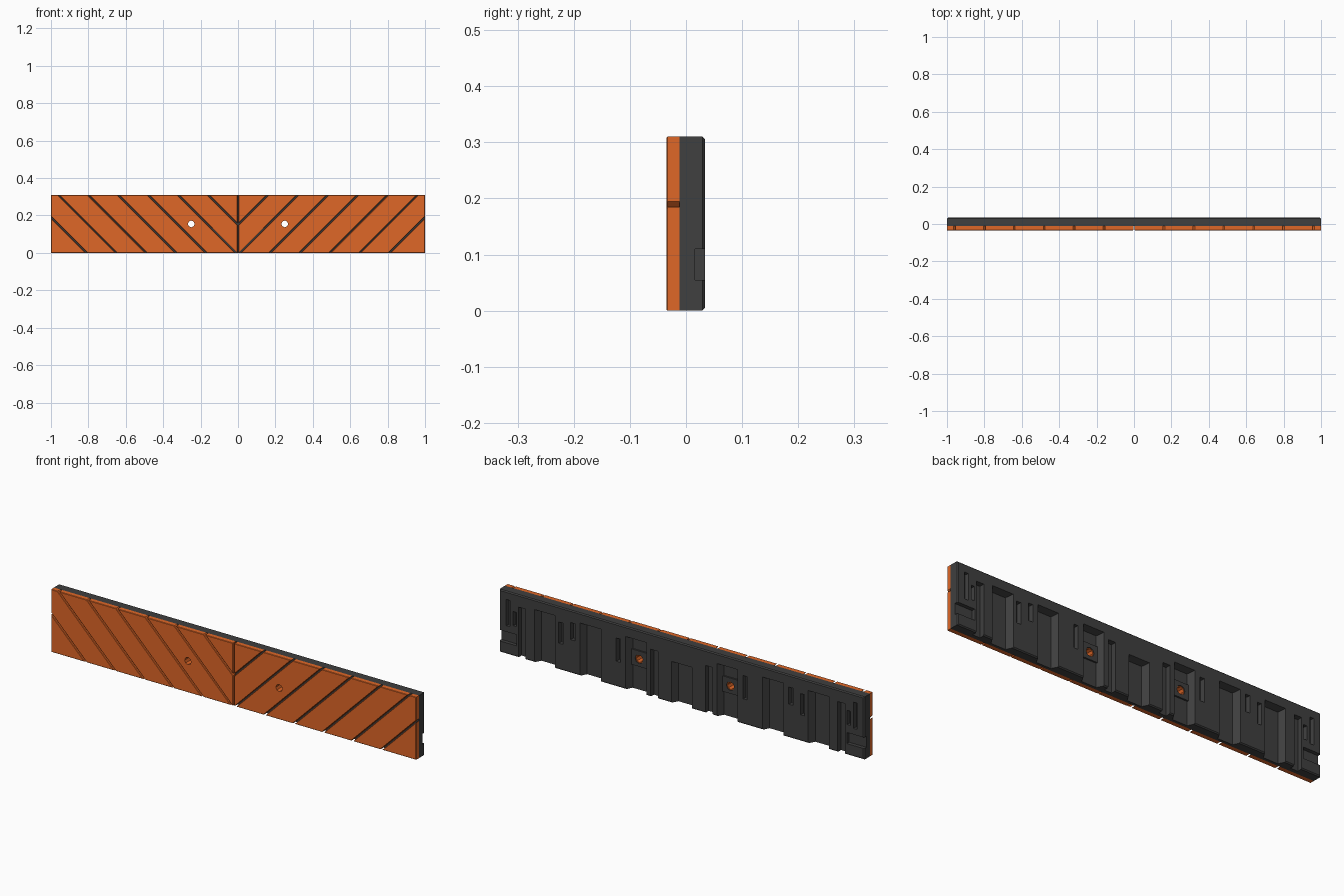
import bpy, bmesh
from math import pi
from mathutils import Vector, Matrix

if "Cube" in bpy.data.objects:
    bpy.data.objects.remove(bpy.data.objects["Cube"])

H, FRONT, MID, BACK = 0.31, -0.035, -0.012, 0.034


def material(name, rgb):
    m = bpy.data.materials.new(name)
    m.diffuse_color = (*rgb, 1)
    m.use_nodes = True
    m.node_tree.nodes["Principled BSDF"].inputs["Base Color"].default_value = m.diffuse_color
    return m


ORANGE = material("orange", (0.74, 0.135, 0.02))
DARK = material("dark_grey", (0.05, 0.05, 0.05))


def make(name, bm, mat=None):
    bmesh.ops.recalc_face_normals(bm, faces=bm.faces[:])
    me = bpy.data.meshes.new(name)
    bm.to_mesh(me)
    bm.free()
    if mat:
        me.materials.append(mat)
    ob = bpy.data.objects.new(name, me)
    bpy.context.collection.objects.link(ob)
    return ob


def hull(bm, pts):
    vs = [bm.verts.new(p) for p in pts]
    bmesh.ops.convex_hull(bm, input=vs)


def block(bm, x0, x1, z0, z1, y0, y1, taper=0.0, top_taper=0.0):
    """Box between y0 and y1, narrowed toward y0 at its sides and top."""
    hull(bm, [(x, y0, z) for x in (x0 + taper, x1 - taper) for z in (z0, z1 - top_taper)]
         + [(x, y1, z) for x in (x0, x1) for z in (z0, z1)])


def cylinder(bm, x, z, r, y0, y1, n=8):
    bmesh.ops.create_cone(bm, cap_ends=True, segments=n, radius1=r, radius2=r, depth=y1 - y0,
                          matrix=Matrix.Translation((x, (y0 + y1) / 2, z)) @ Matrix.Rotation(pi / 2, 4, 'X'))


def cut(ob, cutter):
    m = ob.modifiers.new("cut", 'BOOLEAN')
    m.operation, m.solver, m.object = 'DIFFERENCE', 'EXACT', cutter
    cutter.hide_render = True


def mirror(ob, bisect=False):
    m = ob.modifiers.new("mirror", 'MIRROR')
    m.use_axis[0] = True
    m.use_bisect_axis[0] = bisect


def bake(obs):
    bpy.context.view_layer.update()
    dg = bpy.context.evaluated_depsgraph_get()
    meshes = [bpy.data.meshes.new_from_object(o.evaluated_get(dg)) for o in obs]
    for o, me in zip(obs, meshes):
        o.modifiers.clear()
        o.data = me


# bolt hole cutters
bm = bmesh.new()
cylinder(bm, 0.25, 0.155, 0.018, -0.1, 0.1)
hole = make("hole_cutter", bm)
bm = bmesh.new()
cylinder(bm, 0.25, 0.155, 0.022, -0.1, 0.1)
wide_hole = make("wide_hole_cutter", bm)

# front planks: one half cut into 45 degree strips, then mirrored
GAP = 0.005
lines = [-0.5] + [-0.15 + 0.16 * k for k in range(7)] + [1.5]
bm = bmesh.new()
for lo, hi in zip(lines, lines[1:]):
    p = bmesh.new()
    p.faces.new([p.verts.new(c) for c in
                 ((0.004, FRONT, 0), (1, FRONT, 0), (1, FRONT, H), (0.004, FRONT, H))])
    for d, s in ((lo + GAP, -1), (hi - GAP, 1)):
        bmesh.ops.bisect_plane(p, geom=p.verts[:] + p.edges[:] + p.faces[:], plane_co=(d, 0, 0),
                               plane_no=Vector((s, 0, -s)), clear_outer=True)
    outline = [v.co.copy() for v in p.verts]
    p.free()
    if len(outline) > 2:
        # front face slightly inset for a small chamfer
        mid = sum(outline, Vector()) / len(outline)
        p = bmesh.new()
        hull(p, [c for v in outline for c in (v, Vector((v.x, MID, v.z)))])
        edges = [e for e in p.edges if all(abs(v.co.y - FRONT) < 1e-5 for v in e.verts)]
        bmesh.ops.dissolve_limit(p, angle_limit=0.01, verts=p.verts[:], edges=p.edges[:])
        edges = [e for e in p.edges if all(abs(v.co.y - FRONT) < 1e-5 for v in e.verts)]
        bmesh.ops.bevel(p, geom=edges, offset=0.002, segments=1, affect='EDGES')
        tmp = bpy.data.meshes.new("strip")
        p.to_mesh(tmp)
        p.free()
        bm.from_mesh(tmp)
        bpy.data.meshes.remove(tmp)
planks = make("front_planks", bm, ORANGE)
cut(planks, hole)
mirror(planks)

# backing slab with chamfered rear edges
bm = bmesh.new()
block(bm, -1, 1, 0, H, MID, BACK)
bmesh.ops.dissolve_limit(bm, angle_limit=0.01, verts=bm.verts[:], edges=bm.edges[:])
rim = [e for e in bm.edges if all(v.co.y > 0.03 for v in e.verts)]
bmesh.ops.bevel(bm, geom=rim, offset=0.005, segments=1, affect='EDGES')
slab = make("backing_slab", bm, DARK)

# recesses in the back
bm = bmesh.new()
OUT = 0.04
for x, top in ((0, 0.207), (0.25, 0.263), (0.5, 0.263), (0.75, 0.263)):
    block(bm, x - 0.06, x + 0.06, -0.02, top, 0.002, OUT, 0.02, 0.012)
for x0, x1, z0, z1, y in (
        (0.13, 0.17, -0.02, 0.235, 0.008),     # slots open at the bottom
        (0.855, 0.895, -0.02, 0.25, 0.008),
        (0.335, 0.36, 0.125, 0.24, 0.012),     # short closed slots
        (0.585, 0.61, 0.165, 0.25, 0.012),
        (0.65, 0.675, 0.13, 0.235, 0.012),
        (0.94, 0.962, 0.14, 0.27, 0.014),      # end slots
        (0.905, 0.925, 0.15, 0.22, 0.014),
        (0.905, 1.05, 0.055, 0.11, 0.016)):    # side notch
    block(bm, x0, x1, z0, z1, y, OUT, 0.003 if z0 > 0.12 else 0.0)
recesses = make("recess_cutter", bm)
cut(slab, recesses)
cut(slab, wide_hole)
mirror(slab, True)

# pads around the bolt holes
bm = bmesh.new()
block(bm, 0.208, 0.292, 0.118, 0.195, 0.0, 0.010)
pads = make("bolt_pads", bm, DARK)
cut(pads, wide_hole)
mirror(pads)

# orange sleeves lining the holes
bm = bmesh.new()
cylinder(bm, 0.25, 0.155, 0.022, MID, 0.006)
sleeves = make("hole_sleeves", bm, ORANGE)
cut(sleeves, hole)
mirror(sleeves)

bake([planks, slab, pads, sleeves])
for c in (hole, wide_hole, recesses):
    bpy.data.objects.remove(c)
